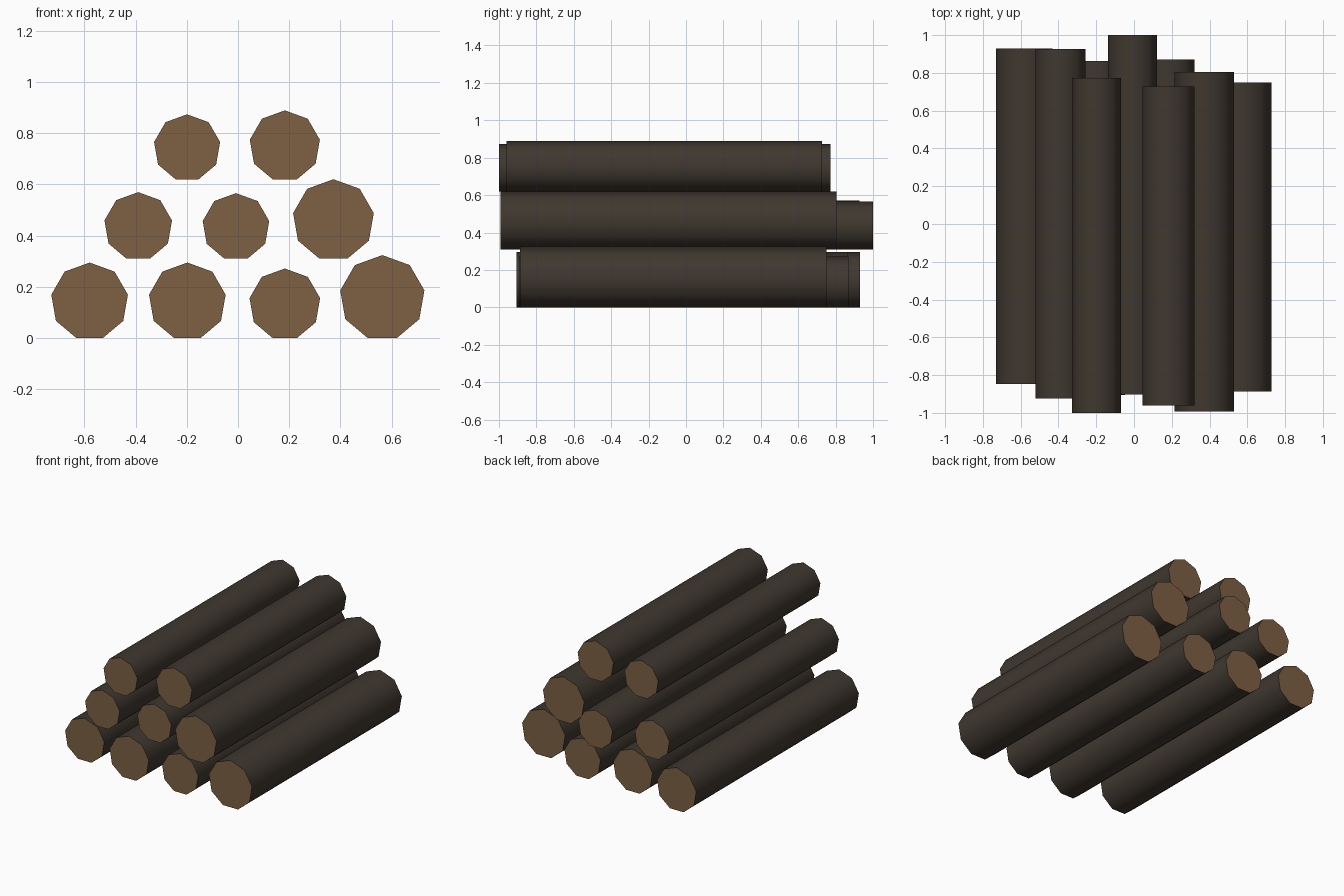
import bpy, bmesh, math

if "Cube" in bpy.data.objects:
    bpy.data.objects.remove(bpy.data.objects["Cube"])

SIDES = 9
ROW_HEIGHT = 0.31


def material(name, rgb):
    m = bpy.data.materials.new(name)
    m.diffuse_color = (*rgb, 1.0)
    m.use_nodes = True
    m.node_tree.nodes["Principled BSDF"].inputs["Base Color"].default_value = m.diffuse_color
    return m


bark = material("dark_bark", (0.050, 0.039, 0.029))
cut_wood = material("cut_wood", (0.205, 0.117, 0.056))


def log(name, x, base, r, front, back):
    """Nine-sided log along y, one corner up, resting on a flat side at z = base."""
    cz = base + r * math.cos(math.pi / SIDES)
    bm = bmesh.new()
    ring = []
    for i in range(SIDES):
        a = 2 * math.pi * i / SIDES
        ring.append(bm.verts.new((x + r * math.sin(a), front, cz + r * math.cos(a))))
    cap = bm.faces.new(ring)
    ext = bmesh.ops.extrude_face_region(bm, geom=[cap], use_keep_orig=True)
    for v in ext["geom"]:
        if isinstance(v, bmesh.types.BMVert):
            v.co.y = back
    bmesh.ops.recalc_face_normals(bm, faces=bm.faces)
    # Bark on the smooth sides, cut wood on the flat ends
    for f in bm.faces:
        end = len(f.verts) == SIDES
        f.material_index = 1 if end else 0
        f.smooth = not end
        if end:
            for e in f.edges:
                e.smooth = False
    me = bpy.data.meshes.new(name)
    bm.to_mesh(me)
    bm.free()
    me.materials.append(bark)
    me.materials.append(cut_wood)
    ob = bpy.data.objects.new(name, me)
    bpy.context.collection.objects.link(ob)


# Each row of the stack: (x, radius, front y, back y)
rows = {
    "bottom_log": [(-0.58, 0.152, -0.847, 0.93), (-0.198, 0.152, -0.906, 0.863),
                   (0.183, 0.140, -0.893, 0.87), (0.564, 0.167, -0.888, 0.75)],
    "middle_log": [(-0.39, 0.134, -0.925, 0.927), (-0.008, 0.132, -0.903, 1.0),
                   (0.373, 0.160, -0.993, 0.805)],
    "top_log": [(-0.199, 0.131, -1.0, 0.772), (0.183, 0.139, -0.96, 0.727)],
}
for level, (name, logs) in enumerate(rows.items()):
    for i, (x, r, front, back) in enumerate(logs, 1):
        log(f"{name}_{i}", x, level * ROW_HEIGHT, r, front, back)
